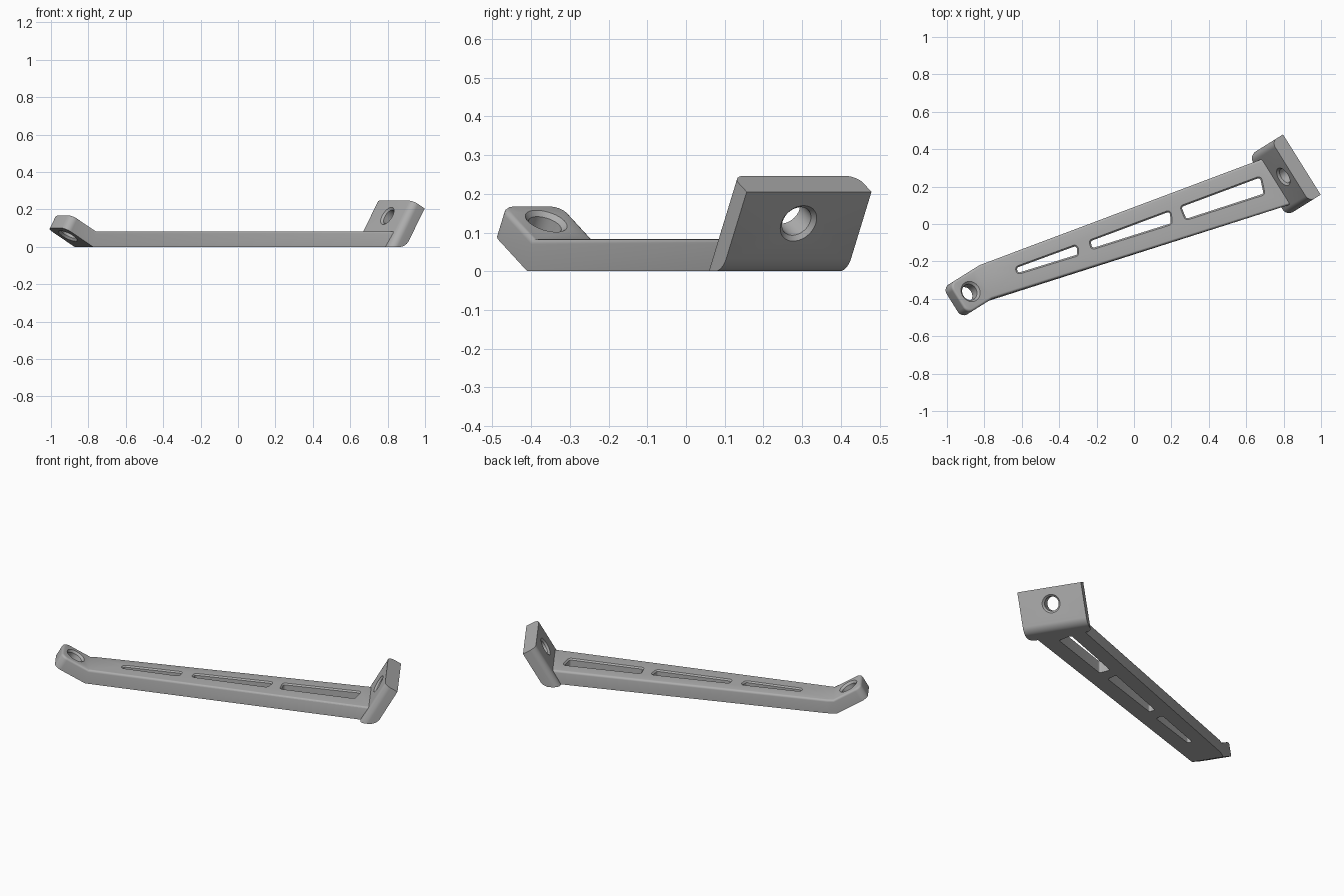
import bpy, bmesh, math
from mathutils import Matrix, Vector

if "Cube" in bpy.data.objects:
    bpy.data.objects.remove(bpy.data.objects["Cube"])

T = 0.083                      # sheet thickness
BEND = Matrix.Rotation(math.radians(30), 4, 'Y')
# Frame whose x axis is square to both fold lines, origin at the small fold
FRAME = Matrix.Translation((-0.775, -0.41, 0)) @ Matrix.Rotation(math.radians(32), 4, 'Z')

steel = bpy.data.materials.new("grey steel")
steel.use_nodes = True
GREY = (0.42, 0.42, 0.42, 1)
steel.diffuse_color = GREY
steel.node_tree.nodes["Principled BSDF"].inputs["Base Color"].default_value = GREY


def outline(corners, inset=0.0):
    """Counter-clockwise (x, y, radius) corners -> inset, rounded ring."""
    pts = [Vector(c[:2]) for c in corners]
    n = len(pts)
    moved = []
    for i in range(n):
        e1 = (pts[i] - pts[i - 1]).normalized()
        e2 = (pts[(i + 1) % n] - pts[i]).normalized()
        n1, n2 = Vector((-e1.y, e1.x)), Vector((-e2.y, e2.x))
        moved.append(pts[i] + (n1 + n2) * inset / (1 + n1.dot(n2)))
    ring = []
    for i, p in enumerate(moved):
        r = corners[i][2]
        if r == 0:
            ring.append(p)
            continue
        r -= inset
        a = (moved[i - 1] - p).normalized()
        b = (moved[(i + 1) % n] - p).normalized()
        half = a.angle(b) / 2
        c = p + (a + b).normalized() * r / math.sin(half)
        s, e = p + a * r / math.tan(half) - c, p + b * r / math.tan(half) - c
        ring += [c + s.lerp(e, k / 6).normalized() * r for k in range(7)]
    return ring


def loft(levels):
    """Closed solid through (z, ring) levels."""
    bm = bmesh.new()
    rings = [[bm.verts.new((p[0], p[1], z)) for p in ring] for z, ring in levels]
    n = len(rings[0])
    bm.faces.new(rings[0][::-1])
    bm.faces.new(rings[-1])
    for lo, hi in zip(rings, rings[1:]):
        for i in range(n):
            j = (i + 1) % n
            bm.faces.new((lo[i], lo[j], hi[j], hi[i]))
    return bm


def to_object(bm, name, matrix):
    bm.transform(matrix)
    bmesh.ops.recalc_face_normals(bm, faces=bm.faces)
    me = bpy.data.meshes.new(name)
    bm.to_mesh(me)
    bm.free()
    me.materials.append(steel)
    ob = bpy.data.objects.new(name, me)
    bpy.context.scene.collection.objects.link(ob)
    return ob


def combine(ob, other, operation):
    mod = ob.modifiers.new(operation, 'BOOLEAN')
    mod.operation, mod.solver, mod.object = operation, 'EXACT', other
    bpy.context.view_layer.objects.active = ob
    bpy.ops.object.modifier_apply(modifier=mod.name)
    bpy.data.objects.remove(other)


def hole_cutter(radius, chamfer, matrix):
    def circle(r):
        return [(r * math.cos(a), r * math.sin(a))
                for a in (math.tau * k / 40 for k in range(40))]
    wide = radius + chamfer + 0.02
    bm = loft([(-0.02, circle(wide)), (chamfer, circle(radius)),
               (T - chamfer, circle(radius)), (T + 0.02, circle(wide))])
    return to_object(bm, "hole_cutter", FRAME @ matrix)


# Tapered arm with a small tab, laid flat with a filleted top edge
arm = [(-0.2, 0, 0.04), (0, 0, 0), (1.648, -0.42, 0), (1.648, -0.133, 0),
       (0.0575, 0.188, 0), (-0.2, 0.188, 0.04)]
R = 0.013
levels = [(0, outline(arm))]
for k in range(5):
    a = math.pi / 2 * k / 4
    levels.append((T - R + R * math.sin(a), outline(arm, R * (1 - math.cos(a)))))
bm = loft(levels)

# Fold the tab upward
bmesh.ops.bisect_plane(bm, geom=bm.verts[:] + bm.edges[:] + bm.faces[:],
                       dist=0.003, plane_co=(0, 0, 0), plane_no=(1, 0, 0))
for v in bm.verts:
    if abs(v.co.x) < 0.005:
        v.co.x += v.co.z * math.tan(math.radians(15))
    elif v.co.x < 0:
        v.co = BEND @ v.co
bracket = to_object(bm, "bracket", FRAME)

# Wide leaning end plate: rounded inner edges, rounded outer foot
PLATE = Matrix.Translation((1.804, 0, 0.205)) @ BEND
section = outline([(-T, -0.459, 0.037), (0, -0.459, 0), (0, -0.079, 0), (-T, -0.079, 0.037)])
bm = loft([(-0.4, section), (0, section)])
bm.transform(PLATE)
bmesh.ops.bisect_plane(bm, geom=bm.verts[:] + bm.edges[:] + bm.faces[:],
                       plane_co=(0, 0, 0), plane_no=(0, 0, 1), clear_inner=True)
bmesh.ops.holes_fill(bm, edges=[e for e in bm.edges if e.is_boundary], sides=0)
foot = [e for e in bm.edges
        if all(abs(v.co.z) < 1e-4 and v.co.x > 1.68 for v in e.verts)]
bmesh.ops.bevel(bm, geom=foot, offset=0.035, segments=7, profile=0.5, affect='EDGES')
combine(bracket, to_object(bm, "end_plate", FRAME), 'UNION')

# Three lightening slots that follow the taper
slots = [
    [(-0.628, -0.272), (-0.294, -0.169), (-0.3, -0.105), (-0.635, -0.228)],
    [(-0.228, -0.139), (0.206, -0.002), (0.198, 0.078), (-0.243, -0.087)],
    [(0.275, 0.018), (0.702, 0.157), (0.68, 0.259), (0.243, 0.096)],
]
for pts in slots:
    shape = [(x, y, 0.02) for x, y in pts]
    core, rim = outline(shape, 0.008), outline(shape, -0.02)
    cutter = loft([(-0.05, core), (T - 0.008, core), (T + 0.02, rim)])
    combine(bracket, to_object(cutter, "slot_cutter", Matrix()), 'DIFFERENCE')

# Chamfered bolt holes in the tab and the end plate
combine(bracket, hole_cutter(0.044, 0.012, BEND @ Matrix.Translation((-0.115, 0.094, 0))),
        'DIFFERENCE')
plate_hole = PLATE @ Matrix.Translation((-T, -0.272, -0.094)) @ Matrix.Rotation(math.pi / 2, 4, 'Y')
combine(bracket, hole_cutter(0.042, 0.011, plate_hole), 'DIFFERENCE')

# Smooth fillets, crisp edges
bpy.ops.object.select_all(action='DESELECT')
bracket.select_set(True)
bpy.context.view_layer.objects.active = bracket
bpy.ops.object.shade_smooth_by_angle(angle=math.radians(30))
